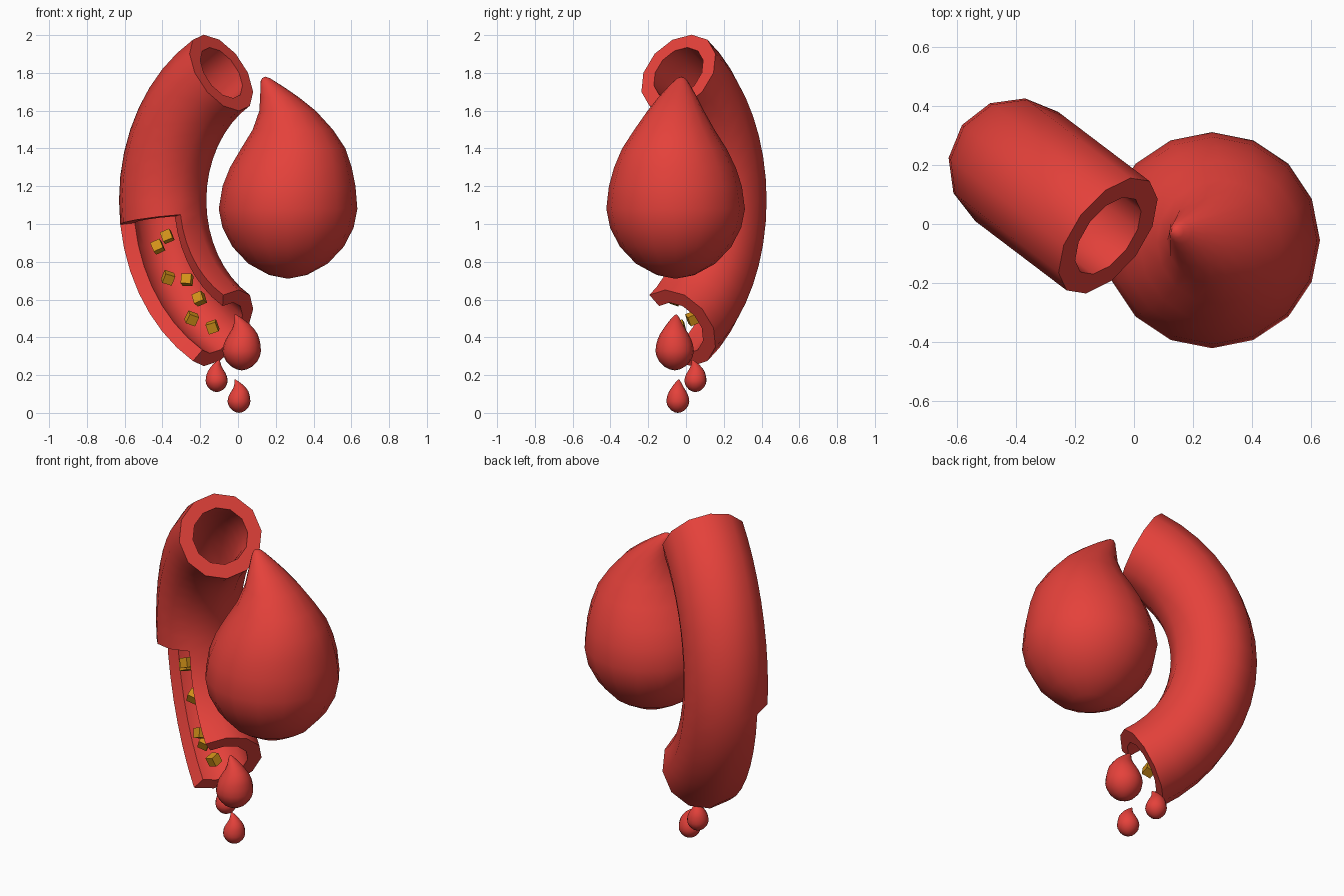
import bpy, bmesh, math, random
from math import sin, cos, radians
from mathutils import Vector

random.seed(4)
if "Cube" in bpy.data.objects:
    bpy.data.objects.remove(bpy.data.objects["Cube"])


def material(name, color):
    m = bpy.data.materials.new(name)
    m.use_nodes = True
    m.diffuse_color = (*color, 1)
    m.node_tree.nodes["Principled BSDF"].inputs["Base Color"].default_value = (*color, 1)
    return m


red = material("red", (0.78, 0.053, 0.043))
gold = material("gold", (0.66, 0.29, 0.01))


def to_mesh(bm, name, mat, smooth=True):
    bmesh.ops.recalc_face_normals(bm, faces=bm.faces)
    me = bpy.data.meshes.new(name)
    bm.to_mesh(me)
    bm.free()
    me.materials.append(mat)
    if smooth:
        me.shade_smooth()
        me.set_sharp_from_angle(angle=radians(42))
    return me


def add(name, me, loc=(0, 0, 0), rot=(0, 0, 0), scale=1):
    ob = bpy.data.objects.new(name, me)
    ob.location, ob.rotation_euler, ob.scale = loc, rot, (scale,) * 3
    bpy.context.scene.collection.objects.link(ob)
    return ob


# Curved hollow tube: thick ring section swept along an arc in a vertical plane
along = Vector((-0.797, 0.604, 0))
across = Vector((0.604, 0.797, 0))
ARC_CENTRE = along * -0.344 + across * -0.085 + Vector((0, 0, 1.125))
ARC_RADIUS, OUTER, INNER = 0.78, 0.233, 0.155
STEPS, SIDES, CUT_STEP = 16, 12, 9
OPEN_SIDES = (7, 8, 9, 10)       # front wall removed below the cut


def build_tube():
    bm = bmesh.new()
    cache = {}

    def vert(i, j, r):
        key = (i, j % SIDES, r)
        if key not in cache:
            t = radians(60 - 120 * i / STEPS)
            p = 2 * math.pi * j / SIDES
            radial = along * cos(t) + Vector((0, 0, sin(t)))
            cache[key] = bm.verts.new(
                ARC_CENTRE + radial * (ARC_RADIUS + r * cos(p)) + across * (r * sin(p)))
        return cache[key]

    def solid(i, j):
        return 0 <= i < STEPS and not (i >= CUT_STEP and j % SIDES in OPEN_SIDES)

    for i in range(STEPS):
        for j in range(SIDES):
            if not solid(i, j):
                continue
            for r in (OUTER, INNER):
                bm.faces.new([vert(i, j, r), vert(i + 1, j, r),
                              vert(i + 1, j + 1, r), vert(i, j + 1, r)])
            # Close the wall wherever the neighbouring piece is missing
            for di, k in ((-1, i), (1, i + 1)):
                if not solid(i + di, j):
                    bm.faces.new([vert(k, j, OUTER), vert(k, j + 1, OUTER),
                                  vert(k, j + 1, INNER), vert(k, j, INNER)])
            for dj, k in ((-1, j), (1, j + 1)):
                if not solid(i, j + dj):
                    bm.faces.new([vert(i, k, OUTER), vert(i + 1, k, OUTER),
                                  vert(i + 1, k, INNER), vert(i, k, INNER)])
    return to_mesh(bm, "curved_tube", red)


add("curved_tube", build_tube())

# Teardrop: rings of (height, sideways shift, radius) between two end points
RINGS = [(0.02, 0, 0.10), (0.08, 0, 0.21), (0.17, 0, 0.295), (0.27, 0, 0.347),
         (0.37, 0, 0.367), (0.49, 0.005, 0.352), (0.59, 0.015, 0.322),
         (0.69, 0.028, 0.276), (0.79, 0.025, 0.212), (0.89, -0.003, 0.149),
         (0.96, -0.045, 0.103), (1.01, -0.08, 0.066), (1.045, -0.107, 0.038),
         (1.062, -0.117, 0.021)]


def build_drop(sides=16):
    bm = bmesh.new()

    def point(z, shift, r=0, a=0):
        return bm.verts.new((shift + r * cos(a), -0.25 * shift + r * sin(a), z))

    loops = [[point(z, s, r, 2 * math.pi * k / sides) for k in range(sides)]
             for z, s, r in RINGS]
    bottom, tip = point(0, 0), point(1.07, -0.12)
    for k in range(sides):
        n = (k + 1) % sides
        bm.faces.new([bottom, loops[0][n], loops[0][k]])
        bm.faces.new([tip, loops[-1][k], loops[-1][n]])
        for lo, hi in zip(loops, loops[1:]):
            bm.faces.new([lo[k], lo[n], hi[n], hi[k]])
    return to_mesh(bm, "drop", red)


drop = build_drop()
add("large_drop", drop, (0.265, -0.055, 0.71))
add("medium_drop", drop, (0.02, -0.06, 0.225), scale=0.277)
add("small_drop_upper", drop, (-0.113, 0.05, 0.11), (0, 0, radians(140)), 0.16)
add("small_drop_lower", drop, (0.005, -0.043, 0), scale=0.165)

# Small gold cubes scattered through the opened tube
bm = bmesh.new()
bmesh.ops.create_cube(bm, size=0.054)
cube = to_mesh(bm, "crystal", gold, smooth=False)
SPOTS = [(-0.375, 0.055, 0.935), (-0.425, 0.12, 0.88), (-0.37, 0.11, 0.715),
         (-0.27, 0.09, 0.705), (-0.205, -0.06, 0.605), (-0.245, 0.035, 0.5),
         (-0.135, -0.034, 0.455)]
for i, spot in enumerate(SPOTS):
    tilt = [random.uniform(-0.5, 0.5) for _ in range(3)]
    add(f"crystal_{i + 1}", cube, spot, tilt)
